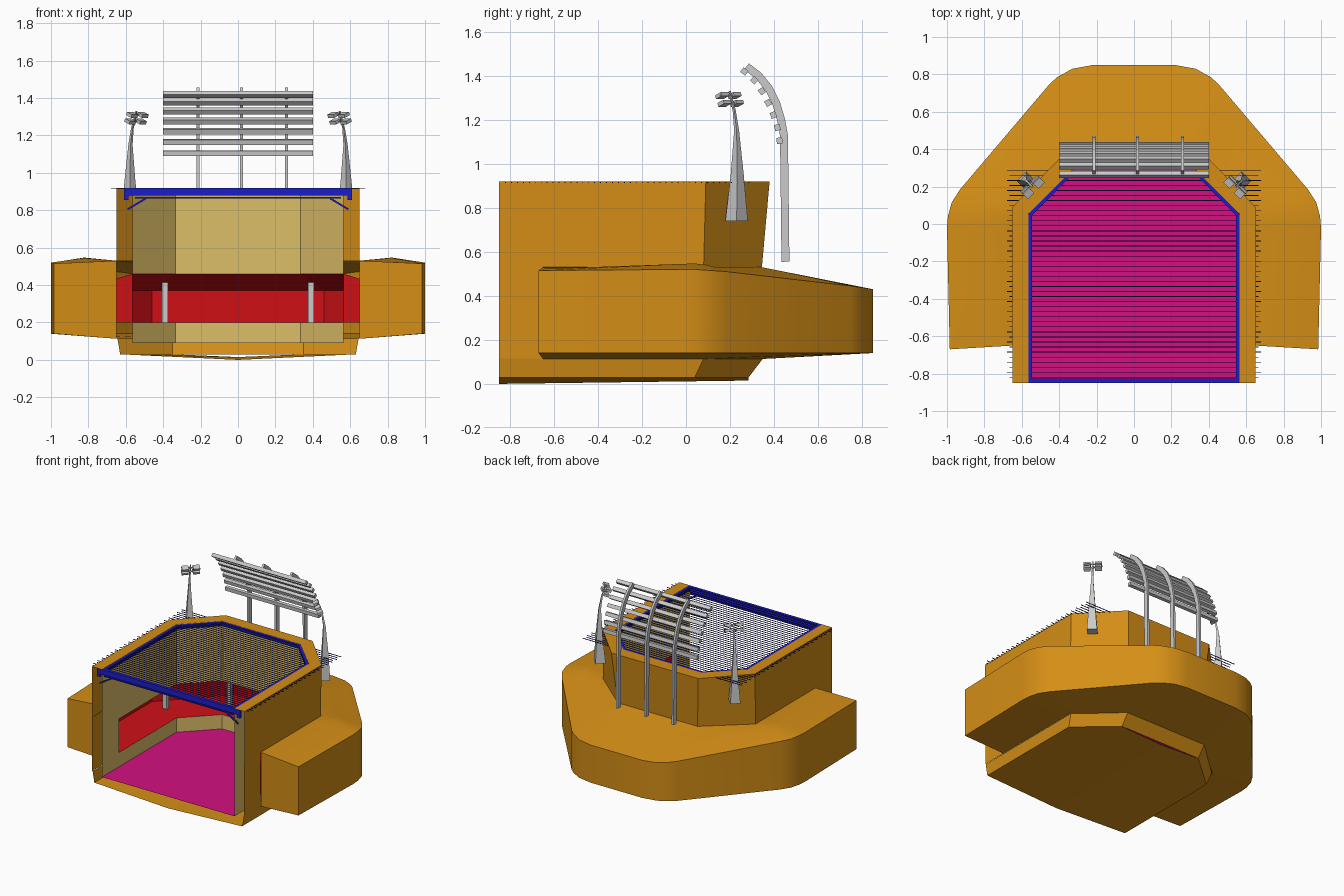
import bpy, bmesh, math
from mathutils import Vector as V

if "Cube" in bpy.data.objects:
    bpy.data.objects.remove(bpy.data.objects["Cube"])


def mat(name, r, g, b):
    m = bpy.data.materials.new(name)
    m.diffuse_color = (r, g, b, 1)
    m.use_nodes = True
    m.node_tree.nodes["Principled BSDF"].inputs["Base Color"].default_value = m.diffuse_color
    return m


ORANGE = mat("orange", 0.66, 0.27, 0.008)
TAN = mat("tan", 0.73, 0.52, 0.14)
RED = mat("red", 0.62, 0.005, 0.008)
PINK = mat("pink", 0.65, 0.005, 0.22)
BLUE = mat("blue", 0.012, 0.012, 0.6)
WIRE = mat("dark_blue", 0.01, 0.01, 0.2)


def finish(name, bm, m=None, smooth=False, merge=True):
    if merge:
        bmesh.ops.remove_doubles(bm, verts=bm.verts, dist=1e-5)
    me = bpy.data.meshes.new(name)
    bm.to_mesh(me)
    bm.free()
    ob = bpy.data.objects.new(name, me)
    bpy.context.collection.objects.link(ob)
    if m:
        me.materials.append(m)
    if smooth:
        bpy.context.view_layer.objects.active = ob
        ob.select_set(True)
        bpy.ops.object.shade_smooth_by_angle(angle=math.radians(28))
        ob.select_set(False)
    return ob


def loft(bm, rings, flip=False, closed=False, caps=False):
    vs = [[bm.verts.new(p) for p in r] for r in rings]
    n = len(vs[0])
    faces = []
    for a, b in zip(vs, vs[1:]):
        for i in range(n if closed else n - 1):
            j = (i + 1) % n
            faces.append([a[i], a[j], b[j], b[i]])
    if caps and closed:
        faces += [vs[0][::-1], vs[-1]]
    elif caps:
        faces += [[r[0] for r in vs], [r[-1] for r in vs][::-1]]
    for f in faces:
        bm.faces.new(f[::-1] if flip else f)


def u_ring(w, yc, xb, yb, z, yf=-0.85):
    """Open plan outline: left side, clipped rear corners, right side."""
    return [(-w, yf, z), (-w, yc, z), (-xb, yb, z), (xb, yb, z), (w, yc, z), (w, yf, z)]


def strips(bm, x, y0, y1, z0, z1):
    for s in (-1, 1):
        q = [(s * x, y0, z0), (s * x, y1, z0), (s * x, y1, z1), (s * x, y0, z1)]
        bm.faces.new([bm.verts.new(p) for p in (q if s * x < 0 else q[::-1])])


def sweep(bm, path, sizes, side):
    """Rectangular section (half sizes a, b) along a path."""
    path = [V(p) for p in path]
    side = V(side).normalized()
    rings = []
    for i, p in enumerate(path):
        t = (path[min(i + 1, len(path) - 1)] - path[max(i - 1, 0)]).normalized()
        n = t.cross(side).normalized()
        s = n.cross(t)
        a, b = sizes[i] if isinstance(sizes, list) else sizes
        rings.append([p + s * a + n * b, p - s * a + n * b, p - s * a - n * b, p + s * a - n * b])
    loft(bm, rings, closed=True, caps=True)
    bmesh.ops.recalc_face_normals(bm, faces=bm.faces)


def inner(z, yf=-0.85):
    return u_ring(0.565, 0.055, 0.335, 0.285, z, yf)


# outer shell, open at the front
bm = bmesh.new()
base = u_ring(0.63, 0.04, 0.35, 0.285, 0.03)
loft(bm, [base, u_ring(0.645, 0.08, 0.35, 0.35, 0.115)], True)
loft(bm, [u_ring(0.65, 0.08, 0.34, 0.345, 0.53), u_ring(0.65, 0.09, 0.37, 0.38, 0.92),
          inner(0.92)], True)
strips(bm, -0.648, -0.85, -0.65, 0.115, 0.53)
for half in (base[:3], base[3:][::-1]):
    pts = [(0, -0.85, 0)] + half + [(0, 0.285, 0.015)]
    vs = [bm.verts.new(p) for p in pts]
    bm.faces.new(vs if half[0][0] < 0 else vs[::-1])
finish("outer_shell", bm, ORANGE)

# inner walls with the stand opening left free
bm = bmesh.new()
loft(bm, [inner(0.09), inner(0.2)])
loft(bm, [inner(0.46), inner(0.92)])
strips(bm, 0.565, -0.85, -0.64, 0.2, 0.46)
finish("inner_walls", bm, TAN)

# floor
bm = bmesh.new()
bm.faces.new([bm.verts.new(p) for p in inner(0.09)[::-1]])
finish("arena_floor", bm, PINK)

# red stand recess
bm = bmesh.new()
far = (0.86, 0.18, 0.46, 0.6)
loft(bm, [inner(0.2, -0.64), u_ring(*far, 0.2, -0.64), u_ring(*far, 0.37, -0.64),
          inner(0.46, -0.64)], caps=True)
finish("stand_recess", bm, RED)

# posts inside the recess
bm = bmesh.new()
for s in (-1, 1):
    for x, y in ((0.39, 0.46), (0.72, 0.15)):
        sweep(bm, [(s * x, y, 0.2), (s * x, y, 0.415)], (0.016, 0.016), (1, 0, 0))
finish("recess_posts", bm)

# wrap-around wing: x, y, top z, inner x, inner y, ridge rise
wing = [(0.985, -0.67, 0.515, 0.65, -0.65, 0.0), (1.0, -0.02, 0.52, 0.65, -0.02, 0.02),
        (0.995, 0.04, 0.52, 0.65, 0.04, 0.022), (0.975, 0.115, 0.515, 0.65, 0.08, 0.018),
        (0.93, 0.185, 0.51, 0.65, 0.08, 0.01), (0.45, 0.75, 0.445, 0.34, 0.345, 0.0),
        (0.41, 0.785, 0.44, 0.34, 0.345, 0.0), (0.33, 0.83, 0.433, 0.34, 0.345, 0.0),
        (0.22, 0.85, 0.43, 0.3, 0.345, 0.0)]


def both(fn):
    right = [fn(*w) for w in wing]
    return [(-x, y, z) for x, y, z in right] + right[::-1]


bm = bmesh.new()
loft(bm, [both(lambda x, y, t, ix, iy, r: (ix, iy, 0.113)),
          both(lambda x, y, t, ix, iy, r: (x, y, 0.14)),
          both(lambda x, y, t, ix, iy, r: (x, y, t)),
          both(lambda x, y, t, ix, iy, r: ((x + ix) / 2, (y + iy) / 2, (t + 0.53) / 2 + r)),
          both(lambda x, y, t, ix, iy, r: (ix, iy, 0.53))], True, caps=True)
finish("wing", bm, ORANGE, smooth=True)

# blue frame around the inner rim, front beam and braces
bm = bmesh.new()
rim = [V(p) for p in u_ring(0.555, 0.05, 0.33, 0.277, 0.905, -0.84)]
for a, b in zip(rim, rim[1:]):
    sweep(bm, [a, b], (0.014, 0.009), (0, 0, 1))
sweep(bm, [(-0.61, -0.838, 0.9), (0.61, -0.838, 0.9)], (0.02, 0.011), (0, 0, 1))
sweep(bm, [(-0.55, -0.838, 0.868), (0.55, -0.838, 0.868)], (0.004, 0.006), (0, 0, 1))
for s in (-1, 1):
    sweep(bm, [(s * 0.59, -0.838, 0.805), (s * 0.49, -0.838, 0.865)], (0.005, 0.005), (0, 1, 0))
    sweep(bm, [(s * 0.585, -0.838, 0.87), (s * 0.61, -0.838, 0.87)], (0.015, 0.01), (0, 0, 1))
finish("roof_frame", bm, BLUE, merge=False)

# net wires across the open top
bm = bmesh.new()
for i in range(42):
    y = -0.82 + i * 0.027
    w = 0.68 if i % 2 else 0.665
    sweep(bm, [(-w, y, 0.915), (w, y, 0.915)], (0.002, 0.002), (0, 0, 1))
finish("roof_wires", bm, WIRE, merge=False)

# two light towers
for s, label in ((-1, "left"), (1, "right")):
    bm = bmesh.new()
    side = V((s, -1, 0)).normalized()
    out = V((s, 1, 0)).normalized()
    foot = V((s * 0.575, 0.23, 0))
    path = [foot + out * d + V((0, 0, z)) for d, z in
            ((0, 0.74), (0.004, 0.95), (0.0, 1.15), (-0.015, 1.24), (-0.045, 1.33))]
    sweep(bm, path, [(0.036, 0.036), (0.021, 0.021), (0.008, 0.008), (0.005, 0.005),
                     (0.004, 0.004)], side)
    for z, d in ((1.275, -0.03), (1.31, -0.045)):
        c = foot + out * d + V((0, 0, z))
        sweep(bm, [c - side * 0.065, c + side * 0.065], (0.004, 0.004), (0, 0, 1))
        for k in (-0.04, 0.04):
            e = c + side * k - out * 0.008
            sweep(bm, [e - side * 0.024, e + side * 0.024], (0.009, 0.02), V((0, 0, 1)) - out * 0.4)
    finish(label + "_light_tower", bm, merge=False)

# curved louvre screen: three bent posts and slats
bm = bmesh.new()
curve = [(0.452, 0.555), (0.448, 0.9), (0.445, 1.13), (0.432, 1.2), (0.41, 1.275),
         (0.375, 1.345), (0.33, 1.4), (0.275, 1.442)]
for x in (-0.215, 0.02, 0.26):
    sweep(bm, [(x, y, z) for y, z in curve], (0.008, 0.018), (1, 0, 0))
finish("screen_posts", bm, merge=False)

bm = bmesh.new()
for i, (y, z) in enumerate([(0.425, 1.105), (0.415, 1.165), (0.397, 1.222), (0.373, 1.277),
                            (0.345, 1.33), (0.31, 1.38), (0.265, 1.42)]):
    a = math.radians(5 + i * 8)
    sweep(bm, [(-0.4, y, z), (0.4, y, z)], (0.014, 0.013), (0, -math.sin(a), math.cos(a)))
finish("screen_slats", bm, merge=False)
